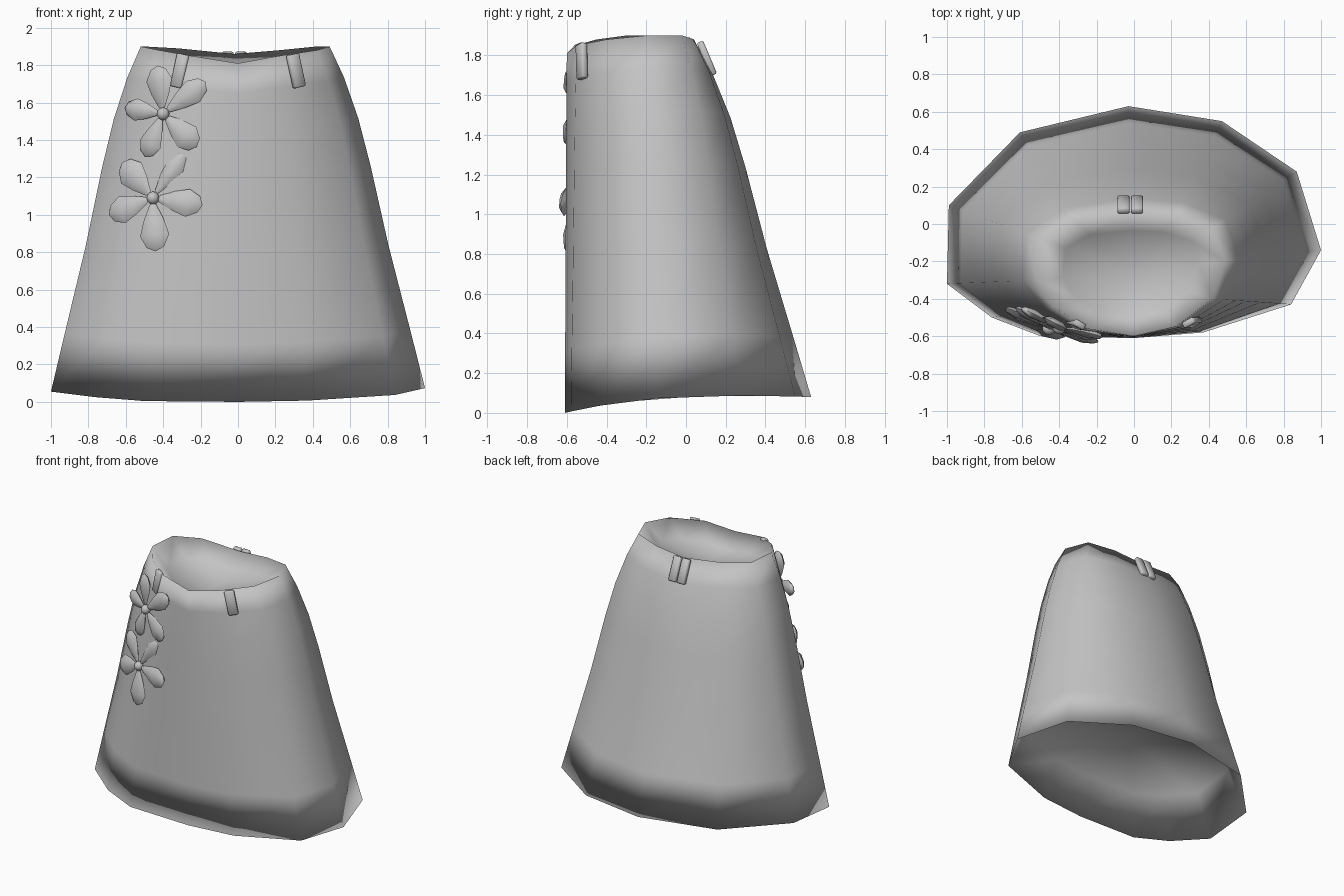
import bpy, bmesh, math
from mathutils import Vector, Matrix

cube = bpy.data.objects.get("Cube")
if cube:
    bpy.data.objects.remove(cube, do_unlink=True)

grey = bpy.data.materials.new("fabric_grey")
grey.use_nodes = True
colour = (0.55, 0.55, 0.55, 1)
grey.diffuse_color = colour
grey.node_tree.nodes["Principled BSDF"].inputs["Base Color"].default_value = colour


def finish(name, bm, sharp_angle=None):
    """Turn a bmesh into a smooth shaded object."""
    bmesh.ops.recalc_face_normals(bm, faces=bm.faces)
    mesh = bpy.data.meshes.new(name)
    bm.to_mesh(mesh)
    bm.free()
    mesh.materials.append(grey)
    obj = bpy.data.objects.new(name, mesh)
    bpy.context.collection.objects.link(obj)
    bpy.ops.object.select_all(action='DESELECT')
    obj.select_set(True)
    bpy.context.view_layer.objects.active = obj
    if sharp_angle is None:
        bpy.ops.object.shade_smooth()
    else:
        bpy.ops.object.shade_smooth_by_angle(angle=math.radians(sharp_angle))


def loft(bm, rings, start, end):
    """Skin a stack of rings and close both ends with fans."""
    rows = [[bm.verts.new(p) for p in ring] for ring in rings]
    n = len(rows[0])
    for low, high in zip(rows, rows[1:]):
        for i in range(n):
            j = (i + 1) % n
            bm.faces.new((low[i], low[j], high[j], high[i]))
    for row, tip in ((rows[0], start), (rows[-1], end)):
        centre = bm.verts.new(tip)
        for i in range(n):
            bm.faces.new((row[i], row[(i + 1) % n], centre))


# Skirt body: uneven hem outline blended up to the curved waistline
hem_xy = [(0, -.61), (.37, -.58), (.84, -.43), (1, -.14), (.87, .28), (.47, .55),
          (-.03, .63), (-.61, .49), (-.99, .1), (-1, -.32), (-.76, -.5), (-.5, -.6)]
waist = [(0, -.6, 1.81), (.22, -.55, 1.85), (.42, -.4, 1.88), (.49, -.2, 1.9),
         (.42, -.02, 1.9), (.22, .04, 1.88), (-.02, .05, 1.86), (-.32, .02, 1.89),
         (-.5, -.08, 1.9), (-.52, -.3, 1.9), (-.42, -.45, 1.88), (-.25, -.56, 1.85)]
hem = [Vector((x, y, .08 * (1 - ((.25 - min(y, .25)) / .86) ** 2) + .01 * x * x))
       for x, y in hem_xy]
waist = [Vector(p) for p in waist]


def middle(ring, lift=0):
    return sum(ring, Vector()) / len(ring) + Vector((0, 0, lift))


def wall_ring(rise, taper):
    ring = []
    for a, b in zip(hem, waist):
        p = a.lerp(b, taper)
        p.z = a.z + (b.z - a.z) * rise
        ring.append(p)
    return ring


def recess_ring(rim, scale, lift):
    mid = middle(rim)
    return [Vector((mid.x + (p.x - mid.x) * scale, mid.y + (p.y - mid.y) * scale,
                    p.z + lift)) for p in rim]


# Hollow underside, outer wall, then a shallow bowl inside the waist
outer = [(0, 0), (.17, .155), (.42, .385), (.65, .57), (.79, .70), (.91, .85), (1, 1)]
rings = [recess_ring(hem, .84, .31)]
rings += [wall_ring(r, t) for r, t in outer]
rings += [recess_ring(waist, .72, -.11)]
bm = bmesh.new()
loft(bm, rings, middle(rings[0], .1), middle(rings[-1], -.06))
finish("skirt_body", bm)


# Flowers: tapered petals fanned around a round bead, wrapped back at the side seam
def flower(name, centre, pitch, petals):
    spot = Matrix.Translation(centre)
    bm = bmesh.new()
    for angle, length, width in petals:
        yaw = 27 if 90 < angle % 360 < 270 else 14
        turn = (spot @ Matrix.Rotation(-math.radians(yaw), 4, 'Z')
                @ Matrix.Rotation(-math.radians(pitch), 4, 'X')
                @ Matrix.Rotation(-math.radians(angle), 4, 'Y'))
        stations = [(.14, .25), (.42, .7), (.7, 1), (.92, .6)]
        petal_rings = []
        for along, size in stations:
            ring = []
            for k in range(6):
                a = k * math.pi / 3
                p = Vector((along * length, -.028 * size * math.sin(a) - .008,
                            width * size * math.cos(a)))
                ring.append(turn @ p)
            petal_rings.append(ring)
        loft(bm, petal_rings, turn @ Vector((.02, -.01, 0)),
             turn @ Vector((length, -.01, 0)))
    finish(name + "_petals", bm, 60)
    bm = bmesh.new()
    bmesh.ops.create_uvsphere(bm, u_segments=10, v_segments=6, radius=.035,
                              matrix=spot @ Matrix.Translation((0, -.01, 0)))
    finish(name + "_bead", bm)


flower("upper_flower", (-.40, -.545, 1.54), 3,
       [(98, .26, .077), (36, .29, .068), (-43, .26, .075), (-113, .25, .065),
        (172, .23, .06)])
flower("lower_flower", (-.455, -.55, 1.09), 7,
       [(55, .30, .055), (-8, .28, .075), (-85, .29, .08), (-160, .27, .075),
        (135, .27, .08)])


# Belt loops: short flat straps lying on the waistband
def belt_loop(name, centre, size, lean, yaw, tilt):
    spin = (Matrix.Rotation(yaw, 4, 'Z') @ Matrix.Rotation(lean, 4, 'X')
            @ Matrix.Rotation(tilt, 4, 'Y'))
    bm = bmesh.new()
    bmesh.ops.create_cube(bm, size=1, matrix=Matrix.Translation(centre) @ spin
                          @ Matrix.Diagonal((*size, 1)))
    bmesh.ops.bevel(bm, geom=bm.edges[:], offset=.007, segments=1, affect='EDGES')
    finish(name, bm, 50)


for side, label, depth in ((1, "left", -.525), (-1, "right", -.535)):
    belt_loop("front_" + label + "_loop", (side * .31, depth, 1.77),
              (.07, .035, .18), -.08, side * .5, -side * .2)
    belt_loop("back_" + label + "_loop", (-.02 + side * .036, .105, 1.785),
              (.064, .035, .18), .4, 0, 0)
